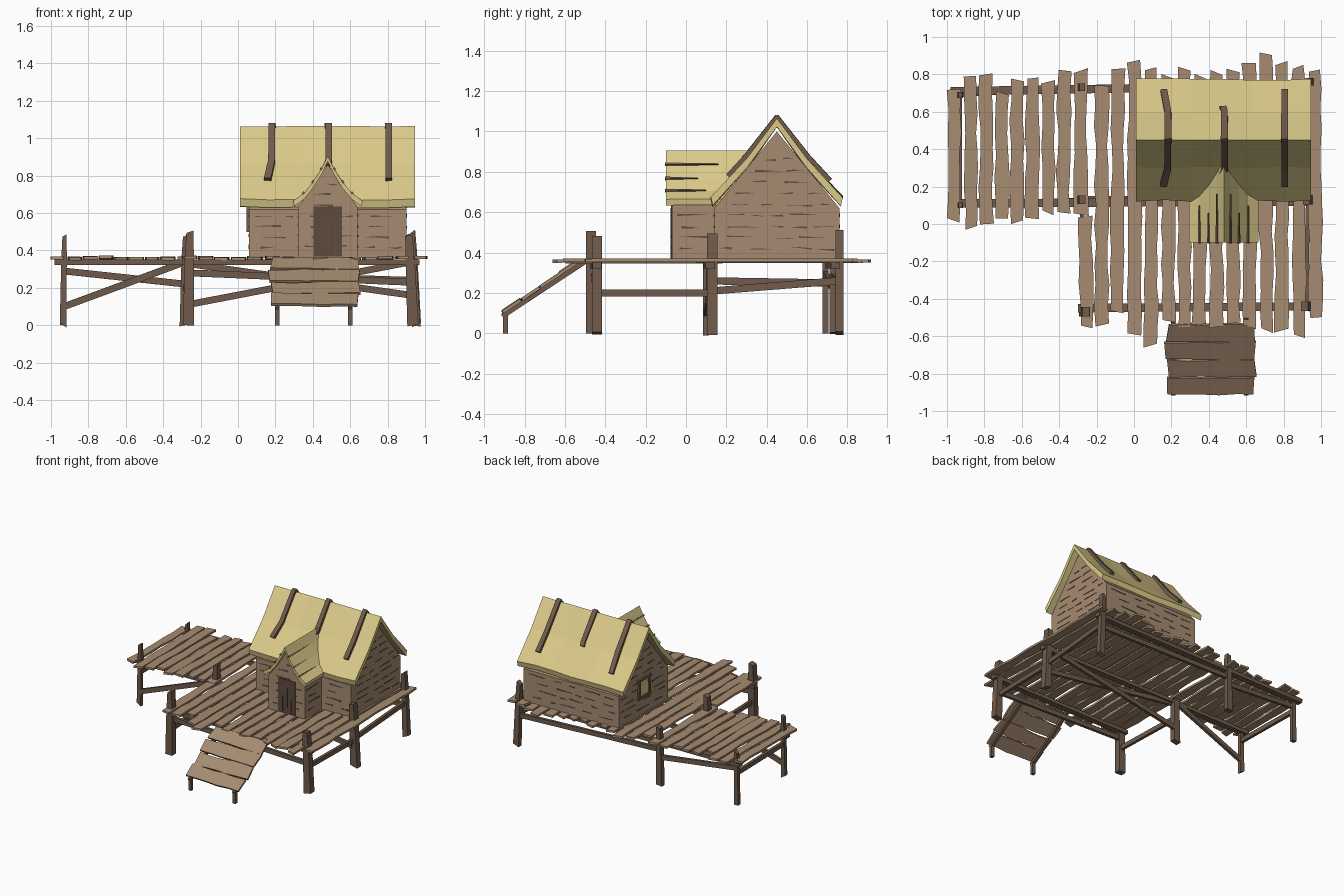
import bpy, bmesh, random
from mathutils import Vector as V

random.seed(7)
if "Cube" in bpy.data.objects:
    bpy.data.objects.remove(bpy.data.objects["Cube"])


def material(name, rgb):
    m = bpy.data.materials.new(name)
    m.use_nodes = True
    m.diffuse_color = (*rgb, 1)
    b = next(n for n in m.node_tree.nodes if n.type == "BSDF_PRINCIPLED")
    b.inputs["Base Color"].default_value = (*rgb, 1)
    b.inputs["Roughness"].default_value = 0.9
    return m


TAN = material("tan planks", (0.38, 0.26, 0.165))
BEAM = material("brown beams", (0.16, 0.105, 0.07))
STRAW = material("straw", (0.70, 0.59, 0.25))
DOOR = material("door wood", (0.11, 0.07, 0.048))
CRACK = material("dark gaps", (0.12, 0.08, 0.055))


def rnd(a):
    return random.uniform(-a, a)


def loft(bm, rings):
    """Closed tube through rings of points, capped at both ends."""
    vs = [[bm.verts.new(p) for p in r] for r in rings]
    n = len(vs[0])
    for a, b in zip(vs, vs[1:]):
        for i in range(n):
            j = (i + 1) % n
            bm.faces.new((a[i], a[j], b[j], b[i]))
    bm.faces.new(vs[0][::-1])
    bm.faces.new(vs[-1])


def board(bm, pts, w, t, up=(0, 0, 1), rough=0.0, skew=0.0, tips=(1, 1)):
    """Rectangular timber along a path, with ragged sides and slanted ends."""
    pts = [V(p) for p in pts]
    d = (pts[-1] - pts[0]).normalized()
    s = d.cross(V(up)).normalized()
    u = s.cross(d)
    rings = []
    for i, p in enumerate(pts):
        f = i / (len(pts) - 1)
        half = w / 2 * (tips[0] * (1 - f) + tips[1] * f)
        cut = rnd(skew) if i in (0, len(pts) - 1) else 0
        a = p - s * (half + rnd(rough)) - d * cut
        b = p + s * (half + rnd(rough)) + d * cut
        h = u * t / 2
        rings.append([a - h, b - h, b + h, a + h])
    loft(bm, rings)


def path(a, b, n):
    return [V(a).lerp(V(b), i / n) for i in range(n + 1)]


def finish(bm, name, mat):
    bmesh.ops.recalc_face_normals(bm, faces=bm.faces)
    me = bpy.data.meshes.new(name)
    bm.to_mesh(me)
    bm.free()
    me.materials.append(mat)
    ob = bpy.data.objects.new(name, me)
    bpy.context.collection.objects.link(ob)
    return ob


# Deck planks: side arm, then the main platform
bm = bmesh.new()
arm = [(.02, .72), (-.02, .79), (0, .80), (.03, .70), (.01, .77), (.03, .78),
       (.06, .76), (.06, .82), (.05, .82)]
main_low = [-.55, -.54, -.47, -.59, -.65, -.52, -.55, -.54, -.55, -.53, -.55, -.57, -.57, -.60, -.50]
main_high = [.04, .74, .83, .87, .83, .79, .83, .79, .81, .82, .86, .91, .86, .84, .82]
spans = [(-.96 + i * .084, a, b) for i, (a, b) in enumerate(arm)]
spans += [(-.26 + i * .0875, a, b) for i, (a, b) in enumerate(zip(main_low, main_high))]
for x, a, b in spans:
    z = .36 + rnd(.004)
    board(bm, path((x + rnd(.008), a, z + rnd(.006)), (x, b, z), max(3, int((b - a) / .1))),
          .07, .016, rough=.007, skew=.014)
finish(bm, "deck_planks", TAN)

# Posts
bm = bmesh.new()
posts = [(-.93, .69, .42, .03), (-.93, .10, .48, .03), (-.28, .73, .46, .04), (-.28, .13, .48, .045),
         (-.26, -.47, .50, .05), (.92, -.44, .48, .05), (.94, .76, .50, .04), (.93, .13, .49, .05)]
for x, y, top, w in posts:
    lean = .015 if x > 0 else -.005
    board(bm, [(x + lean, y, 0), (x, y, .36), (x - lean / 2, y, top)],
          w, w, up=(0, 1, 0), skew=.012, tips=(1.2, .75))
finish(bm, "posts", BEAM)

# Rails, joists and cross braces under the deck
bm = bmesh.new()
for a, b in [((-.98, .71), (.97, .74)), ((-.98, .11), (.97, .12)), ((-.3, -.45), (.97, -.44))]:
    board(bm, [(*a, .337), (*b, .337)], .045, .03)
braces = [((-.93, .69, .29), (-.28, .73, .22)), ((-.28, .73, .28), (.94, .76, .24)),
          ((-.93, .10, .10), (-.28, .13, .34)), ((-.27, .14, .11), (.93, .14, .34)),
          ((-.27, .11, .33), (.93, .11, .16)), ((-.26, -.46, .28), (.92, -.44, .23)),
          ((.92, -.44, .20), (.93, .13, .20)), ((.93, .13, .21), (.94, .76, .26)),
          ((-.93, .10, .26), (-.93, .69, .25)), ((-.26, -.47, .20), (-.28, .13, .20))]
for a, b in braces:
    board(bm, [a, b], .022, .036)
finish(bm, "rails_and_braces", BEAM)

# Ramp of wide boards with stringers and two short legs
bm = bmesh.new()
for i in range(4):
    y, z = -.58 - i * .095, .325 - i * .064
    n = V((0, -.55, .83))
    board(bm, path((.17 + rnd(.012), y, z + rnd(.006)), (.65 + rnd(.012), y, z), 5),
          .108, .016, up=n, rough=.006, skew=.008)
finish(bm, "ramp_boards", TAN)
bm = bmesh.new()
for x in (.21, .60):
    board(bm, [(x, -.50, .355), (x, -.91, .085)], .025, .025)
    board(bm, [(x, -.895, 0), (x, -.895, .10)], .025, .025, up=(0, 1, 0))
finish(bm, "ramp_supports", BEAM)

# House and porch walls
CY, CX = .45, .48
bm = bmesh.new()
gable = [(.14, .36), (.14, .62), (CY, 1.0), (.76, .62), (.76, .36)]
loft(bm, [[(x, y, z) for y, z in gable] for x in (.06, .90)])
finish(bm, "house_walls", TAN)
bm = bmesh.new()
gable = [(.32, .36), (.32, .63), (CX, .86), (.64, .63), (.64, .36)]
loft(bm, [[(x, y, z) for x, z in gable] for y in (-.07, .2)])
finish(bm, "porch_walls", TAN)

# Tapered gaps between wall boards
bm = bmesh.new()


def gaps(place, normal, lo, hi, apex, eave):
    mid, z = (lo + hi) / 2, .42
    while z < apex - .09:
        k = 1 if z < eave else (apex - z) / (apex - eave)
        half = (hi - lo) / 2 * k - .025
        t = -half + random.uniform(0, .05)
        while t < half - .04:
            e = min(t + random.uniform(.05, .15), half)
            zz = z + rnd(.006)
            board(bm, [place(mid + t, zz), place(mid + (t + e) / 2, zz + rnd(.003)), place(mid + e, zz + rnd(.004))],
                  random.uniform(.007, .013), .006, up=normal, tips=random.choice([(.1, 1), (1, .1), (.6, .3)]))
            t = e + random.uniform(.02, .10)
        z += .055


for lo, hi in ((.06, .32), (.64, .90)):
    gaps(lambda t, z: (t, .14, z), (0, -1, 0), lo, hi, .70, .7)
gaps(lambda t, z: (t, .76, z), (0, 1, 0), .06, .90, .70, .7)
gaps(lambda t, z: (.06, t, z), (-1, 0, 0), .14, .76, 1.0, .62)
gaps(lambda t, z: (.90, t, z), (1, 0, 0), .14, .76, 1.0, .62)
gaps(lambda t, z: (t, -.07, z), (0, -1, 0), .32, .64, .86, .63)
gaps(lambda t, z: (.32, t, z), (-1, 0, 0), -.07, .14, .70, .7)
gaps(lambda t, z: (.64, t, z), (1, 0, 0), -.07, .14, .70, .7)
finish(bm, "wall_gaps", CRACK)


# Thatched roofs: mirrored profile swept along the ridge
def roof(name, prof, thick, stations, place, jit):
    rings = []
    for s in stations:
        top = [(-o - rnd(jit), z + rnd(jit)) for o, z in prof[:0:-1]]
        top += [(0, prof[0][1] + rnd(jit / 2))] + [(o + rnd(jit), z + rnd(jit)) for o, z in prof[1:]]
        under = [(o * .97, z - thick) for o, z in top[::-1]]
        rings.append([place(s, o, z) for o, z in top + under])
    bm = bmesh.new()
    loft(bm, rings)
    finish(bm, name, STRAW)


house_prof = [(0, 1.065), (.15, .865), (.325, .675)]
porch_prof = [(0, .905), (.035, .835), (.08, .765), (.13, .705), (.185, .665)]
roof("house_roof", house_prof, .042, [.01 + .156 * i for i in range(7)],
     lambda s, o, z: (s, CY + o, z), .006)
roof("porch_roof", porch_prof, .03, [-.10, .04, .18, .33],
     lambda s, o, z: (CX + o, s, z), .002)

# Slat gaps lying along the porch roof
bm = bmesh.new()
for side in (-1, 1):
    for (o, z), end in zip(porch_prof[1:4], (.16, .06, .10)):
        board(bm, [(CX + side * o, -.105, z + .002), (CX + side * o, end, z + .002)],
              .014, .012, up=(side * .8, 0, .6), tips=(1, .3))
finish(bm, "porch_roof_slats", BEAM)

# Crooked poles strapped over the ridge
bm = bmesh.new()
for x, reach_f, reach_b, jog in ((.17, .24, .26, .012), (.48, .17, .17, .004), (.805, .24, .26, 0)):
    for sgn, reach in ((-1, reach_f), (1, reach_b)):
        zm, ze = 1.075 - .15 * 1.333, 1.075 - .2 - (reach - .15) * 1.086
        board(bm, [(x + jog, CY - sgn * .006, 1.073), (x + jog, CY + sgn * .15, zm),
                   (x - jog, CY + sgn * reach, ze)], .036, .03, rough=.002)
finish(bm, "roof_poles", BEAM)

# Door with plank lines
bm = bmesh.new()
board(bm, [(CX, -.071, .368), (CX, -.071, .635)], .15, .008, up=(0, 1, 0))
finish(bm, "door", DOOR)
bm = bmesh.new()
for dx, a, b in ((-.035, .38, .60), (.005, .42, .62), (.04, .37, .55)):
    board(bm, [(CX + dx, -.075, a), (CX + dx, -.075, b)], .006, .006, up=(0, 1, 0), tips=(1, .4))
finish(bm, "door_gaps", CRACK)

# Side window with a frame
bm = bmesh.new()
board(bm, [(.058, CY, .515), (.058, CY, .645)], .13, .008, up=(1, 0, 0))
finish(bm, "window_pane", STRAW)
bm = bmesh.new()
for s in (-1, 1):
    board(bm, [(.054, CY + s * .065, .50), (.054, CY + s * .06, .66)], .02, .016, up=(1, 0, 0))
    board(bm, [(.054, CY - .08, .58 + s * .07), (.054, CY + .08, .58 + s * .07)], .02, .018, up=(1, 0, 0))
finish(bm, "window_frame", BEAM)
